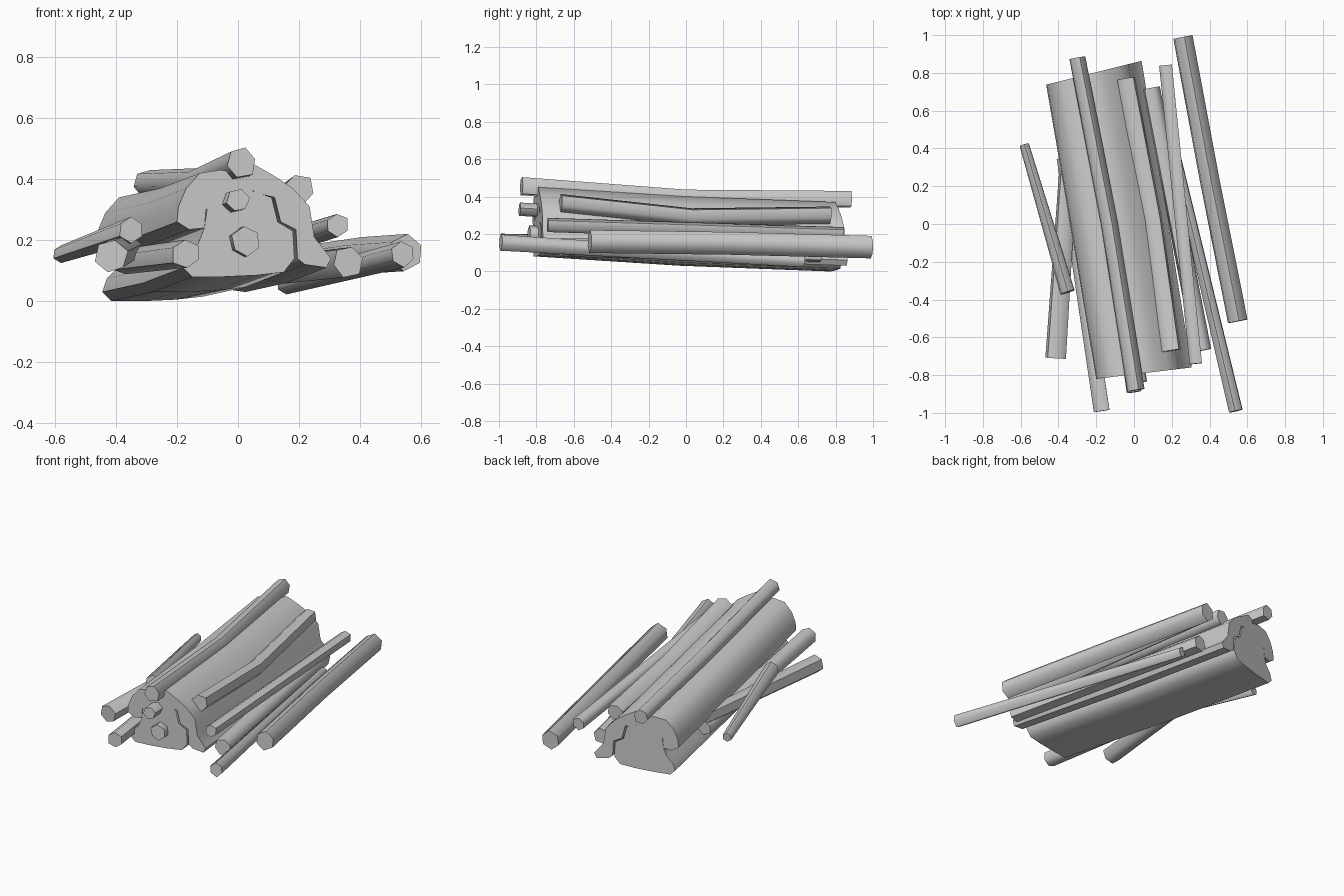
import bpy, bmesh, math, random
from mathutils import Vector

random.seed(4)

def loft(name, rings):
    """Skin matching rings and cap both ends."""
    bm = bmesh.new()
    vs = [[bm.verts.new(p) for p in ring] for ring in rings]
    n = len(vs[0])
    for a, b in zip(vs, vs[1:]):
        for i in range(n):
            j = (i + 1) % n
            bm.faces.new((a[i], a[j], b[j], b[i]))
    bm.faces.new(vs[0])
    bm.faces.new(vs[-1][::-1])
    bmesh.ops.recalc_face_normals(bm, faces=bm.faces)
    me = bpy.data.meshes.new(name)
    bm.to_mesh(me)
    bm.free()
    ob = bpy.data.objects.new(name, me)
    bpy.context.collection.objects.link(ob)
    bpy.ops.object.select_all(action='DESELECT')
    ob.select_set(True)
    bpy.context.view_layer.objects.active = ob
    bpy.ops.object.shade_smooth_by_angle(angle=math.radians(62))

def log(name, path, r0, r1, sides=6):
    """Rough round log along a path, front to back."""
    pts = [Vector(p) for p in path]
    d = (pts[-1] - pts[0]).normalized()
    u = d.cross(Vector((0, 0, 1))).normalized()
    w = u.cross(d)
    turn = random.uniform(0, 1)
    wob = [random.uniform(0.92, 1.1) for _ in range(sides)]
    rings = []
    for k, p in enumerate(pts):
        r = r0 + (r1 - r0) * k / (len(pts) - 1)
        rings.append([p + r * wob[i] * (math.cos(a) * u + math.sin(a) * w)
                      for i in range(sides)
                      for a in [turn + math.tau * i / sides]])
    loft(name, rings)

def split_trunk(name, profile):
    """Sweep a front profile (x, z) back along the leaning bundle axis."""
    stations = [(0, 0, -0.79, 0.12), (-0.13, -0.05, 0.0, 0.18), (-0.265, -0.08, 0.80, 0.25)]
    loft(name, [[(x + dx, y + k * (x - 0.05), z + dz) for x, z in profile]
                for dx, dz, y, k in stations])

# Fused central mass: upper left lobe, bottom lobe and cracked right piece
split_trunk("upper_trunk", [
    (-0.20, 0.26), (-0.195, 0.31), (-0.17, 0.37), (-0.125, 0.42), (-0.06, 0.43), (-0.01, 0.425),
    (0.01, 0.40), (-0.02, 0.36), (-0.06, 0.33), (-0.105, 0.30), (-0.11, 0.24), (-0.16, 0.235)])
split_trunk("lower_trunk", [
    (-0.18, 0.11), (-0.15, 0.08), (-0.05, 0.08), (0.06, 0.085), (0.15, 0.095), (0.185, 0.14),
    (0.18, 0.23), (0.13, 0.26), (0.11, 0.34), (0.05, 0.36), (0.01, 0.42), (-0.03, 0.36),
    (-0.10, 0.31), (-0.11, 0.24), (-0.13, 0.19), (-0.165, 0.155)])
split_trunk("right_trunk", [
    (0.0, 0.435), (0.025, 0.38), (0.06, 0.355), (0.12, 0.34), (0.14, 0.26), (0.19, 0.235),
    (0.195, 0.14), (0.22, 0.12), (0.29, 0.11), (0.305, 0.14), (0.25, 0.21), (0.235, 0.31),
    (0.18, 0.37), (0.12, 0.41), (0.05, 0.45)])

# Logs lying on top of the mass
log("top_log", [(0.01, -0.88, 0.455), (-0.13, 0, 0.39), (-0.30, 0.88, 0.385)], 0.051, 0.047)
log("upper_right_log", [(0.20, -0.67, 0.365), (0.10, 0.03, 0.29), (-0.04, 0.77, 0.30)], 0.052, 0.05)

# Short cut ends poking out of the front
log("upper_core_log", [(0.0, -0.89, 0.33), (-0.2, 0.5, 0.25)], 0.037, 0.037)
log("lower_core_log", [(0.025, -0.84, 0.195), (-0.2, 0.5, 0.14)], 0.047, 0.047)

# Loose logs on the left
log("left_outer_log", [(-0.35, -0.36, 0.235), (-0.58, 0.42, 0.155)], 0.042, 0.028)
log("left_low_log", [(-0.415, -0.71, 0.147), (-0.345, 0.35, 0.18)], 0.053, 0.045)
log("left_front_log", [(-0.17, -0.99, 0.155), (-0.37, 0.35, 0.13)], 0.049, 0.045)

# Loose logs on the right
log("right_thin_log", [(0.54, -0.99, 0.155), (0.155, 0.63, 0.055)], 0.041, 0.03)
log("right_thick_log", [(0.55, -0.515, 0.16), (0.40, 0.24, 0.15), (0.26, 0.99, 0.13)], 0.059, 0.058)
log("right_high_log", [(0.325, -0.74, 0.25), (0.165, 0.84, 0.20)], 0.038, 0.039)
log("right_low_log", [(0.36, -0.67, 0.13), (0.09, 0.72, 0.10)], 0.052, 0.05)
